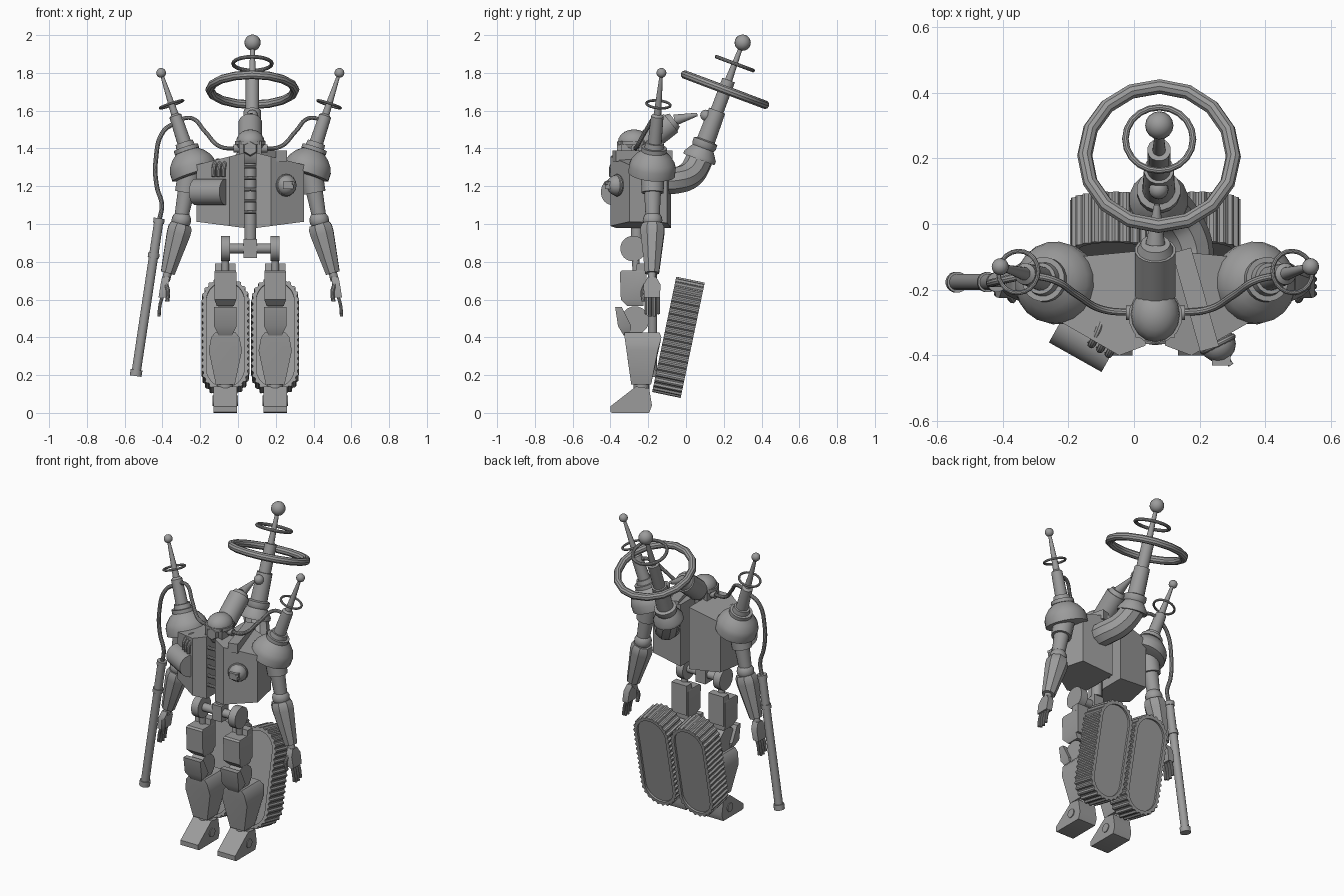
import bpy, bmesh, math
from mathutils import Vector, Matrix

cube = bpy.data.objects.get("Cube")
if cube:
    bpy.data.objects.remove(cube, do_unlink=True)

CENTRE = Vector((0.065, 0, 0))      # body axis; all x below are measured from it
parts = []
metal = bpy.data.materials.new("grey_metal")
metal.use_nodes = True
metal.diffuse_color = (0.33, 0.33, 0.33, 1)
metal.node_tree.nodes["Principled BSDF"].inputs["Base Color"].default_value = (0.33, 0.33, 0.33, 1)


def finish(name, bm):
    bmesh.ops.recalc_face_normals(bm, faces=bm.faces)
    mesh = bpy.data.meshes.new(name)
    bm.to_mesh(mesh)
    bm.free()
    return place(name, mesh)


def place(name, mesh):
    mesh.materials.clear()
    mesh.materials.append(metal)
    ob = bpy.data.objects.new(name, mesh)
    ob.location = CENTRE
    bpy.context.scene.collection.objects.link(ob)
    parts.append(ob)
    return ob


def skin(name, rows, loop=False):
    """Join rows of points with quads; cap the ends unless looped."""
    bm = bmesh.new()
    rows = [[bm.verts.new(p) for p in row] for row in rows]
    pairs = list(zip(rows, rows[1:])) + ([(rows[-1], rows[0])] if loop else [])
    for a, b in pairs:
        n = len(a)
        for i in range(n):
            bm.faces.new((a[i], a[(i + 1) % n], b[(i + 1) % n], b[i]))
    if not loop:
        bm.faces.new(rows[0])
        bm.faces.new(rows[-1])
    return finish(name, bm)


def lathe(name, p, q, profile, seg=16):
    """Turned part from p to q; profile is (fraction, radius)."""
    p, q = Vector(p), Vector(q)
    rot = (q - p).to_track_quat('Z', 'Y')
    rows = []
    for t, r in profile:
        rows.append([p.lerp(q, t) + rot @ Vector((r * math.cos(a), r * math.sin(a), 0))
                     for a in (math.tau * (i + 0.5) / seg for i in range(seg))])
    return skin(name, rows)


def rod(name, p, q, r, r2=None, seg=14):
    return lathe(name, p, q, [(0, r), (1, r if r2 is None else r2)], seg)


def ring(name, c, axis, major, minor, seg=16):
    rot = Vector(axis).to_track_quat('Z', 'Y')
    rows = []
    for i in range(seg):
        a = math.tau * i / seg
        out = Vector((math.cos(a), math.sin(a), 0))
        rows.append([Vector(c) + rot @ (out * (major + minor * math.cos(b)) + Vector((0, 0, minor * math.sin(b))))
                     for b in (math.tau * k / 10 for k in range(10))])
    return skin(name, rows, True)


def ball(name, c, size):
    bm = bmesh.new()
    bmesh.ops.create_uvsphere(bm, u_segments=16, v_segments=10, radius=1,
                              matrix=Matrix.Translation(c) @ Matrix.Diagonal((*size, 1)))
    return finish(name, bm)


def hull(name, points):
    bm = bmesh.new()
    for p in points:
        bm.verts.new(p)
    bmesh.ops.convex_hull(bm, input=bm.verts)
    bmesh.ops.dissolve_limit(bm, angle_limit=0.02, verts=bm.verts, edges=bm.edges)
    return finish(name, bm)


def sections(name, x, levels):
    """Convex block from stacked rectangles (z, half width, y front, y back)."""
    return hull(name, [(x + sx * w, y, z) for z, w, f, b in levels for sx in (-1, 1) for y in (f, b)])


def tube(name, points, r):
    cu = bpy.data.curves.new(name, 'CURVE')
    cu.dimensions, cu.bevel_depth, cu.bevel_resolution = '3D', r, 3
    cu.resolution_u, cu.use_fill_caps = 8, True
    sp = cu.splines.new('BEZIER')
    sp.bezier_points.add(len(points) - 1)
    for bp, p in zip(sp.bezier_points, points):
        bp.co, bp.handle_left_type, bp.handle_right_type = p, 'AUTO', 'AUTO'
    tmp = bpy.data.objects.new(name + "_path", cu)
    bpy.context.scene.collection.objects.link(tmp)
    mesh = bpy.data.meshes.new_from_object(tmp.evaluated_get(bpy.context.evaluated_depsgraph_get()))
    bpy.data.objects.remove(tmp, do_unlink=True)
    return place(name, mesh)


# Rear pipe, mast and halos
base, tip = Vector((0.01, 0.075, 1.36)), Vector((0.012, 0.30, 1.96))
axis = tip - base
tube("pipe_elbow", [(0.105, -0.12, 1.23), (0.10, -0.06, 1.23), (0.06, 0.02, 1.26), (0.02, 0.065, 1.33), base], 0.073)
lathe("rear_mast", base, tip, [(-0.03, 0.07), (-0.03, 0.09), (0, 0.09), (0.07, 0.06), (0.09, 0.067), (0.13, 0.067),
      (0.14, 0.05), (0.4, 0.046), (0.4, 0.036), (0.67, 0.036), (0.67, 0.02), (1, 0.01)])
ball("rear_mast_ball", tip, (0.043,) * 3)
ring("large_halo", base.lerp(tip, 0.585), axis, 0.226, 0.023)
ring("small_halo", base.lerp(tip, 0.815), axis, 0.103, 0.010, 20)

# Head with rear canister and lead to the mast
ball("head_shell", (0, -0.275, 1.435), (0.075, 0.085, 0.066))
sections("face", 0, [(1.32, 0.03, -0.31, -0.23), (1.36, 0.06, -0.34, -0.22), (1.44, 0.06, -0.345, -0.22)])
rod("head_brim", (0, -0.28, 1.42), (0, -0.28, 1.44), 0.083)
rod("visor", (0, -0.33, 1.40), (0, -0.365, 1.40), 0.045, 0.035, 6)
rod("head_bolts", (-0.09, -0.27, 1.40), (0.09, -0.27, 1.40), 0.022)
lathe("head_canister", (0, -0.25, 1.40), (0, -0.06, 1.55),
      [(0, 0.05), (0.2, 0.05), (0.2, 0.063), (0.9, 0.063), (0.9, 0.055), (1, 0.045)])
rod("canister_nozzle", (0, -0.06, 1.55), (0.005, 0.06, 1.58), 0.03, 0.009)
ball("mast_socket", (0.01, 0.105, 1.575), (0.03,) * 3)

# Spine, ribs and waist
rod("spine", (0, -0.26, 0.92), (0, -0.26, 1.36), 0.032)
for i in range(5):
    ring("rib", (0, -0.27, 1.05 + 0.06 * i), (0, 0.15, 1), 0.09, 0.010, 20)
sections("waist_block", 0, [(0.82, 0.035, -0.31, -0.24), (0.92, 0.035, -0.31, -0.24)])
rod("hip_axle", (-0.13, -0.28, 0.87), (0.13, -0.28, 0.87), 0.026)

# Torso fittings: drum with claws, dial and top rail
drum_a, drum_b = Vector((-0.29, -0.30, 1.17)), Vector((-0.13, -0.39, 1.17))
rod("chest_drum", drum_a, drum_b, 0.07, seg=20)
for i in range(3):
    x, y = -0.185 + 0.026 * i, -0.335 - 0.015 * i
    tube("drum_claw", [(x + 0.03, y + 0.07, 1.31), (x + 0.015, y + 0.02, 1.335),
                       (x - 0.005, y - 0.025, 1.31), (x - 0.01, y - 0.03, 1.25)], 0.012)
ball("dial", (0.19, -0.365, 1.205), (0.055,) * 3)
ring("dial_rim", (0.19, -0.365, 1.205), (0.45, -0.9, 0), 0.05, 0.010)
sections("dial_block", 0.2, [(1.185, 0.028, -0.43, -0.36), (1.225, 0.028, -0.43, -0.36)])
rod("dial_pin", (0.205, -0.39, 1.215), (0.23, -0.43, 1.215), 0.009)
rod("shoulder_rail", (0.08, -0.08, 1.36), (0.165, -0.38, 1.36), 0.042, seg=4)

for s, side in ((1, "left"), (-1, "right")):
    def at(x, y, z):
        return Vector((s * x, y, z))

    # Torso half
    plan = [(0.03, -0.37), (0.11, -0.40), (0.285, -0.30), (0.24, -0.10), (0.03, -0.08)]
    hull(side + "_torso", [at(x, y, z) for x, y in plan for z in (0.975 + 0.13 * x, 1.385 - 0.25 * x)])

    # Shoulder with antenna
    foot, top = at(0.30, -0.18, 1.28), at(0.472, -0.13, 1.80)
    lathe(side + "_shoulder", foot, top, [(-0.04, 0.1), (-0.03, 0.125), (0.05, 0.125), (0.10, 0.115), (0.16, 0.09),
          (0.20, 0.062), (0.20, 0.068), (0.24, 0.068), (0.24, 0.052), (0.29, 0.048)], 20)
    lathe(side + "_antenna", foot, top, [(0.2, 0.038), (0.56, 0.033), (0.58, 0.02), (0.8, 0.014), (1, 0.008)])
    ball(side + "_antenna_ball", top, (0.026,) * 3)
    ring(side + "_antenna_ring", foot.lerp(top, 0.68), top - foot, 0.064, 0.007, 20)

    # Arm
    lathe(side + "_upper_arm", at(0.31, -0.177, 1.33), at(0.368, -0.177, 1.02),
          [(0, 0.065), (0.5, 0.06), (0.53, 0.06), (0.53, 0.045), (1, 0.037)])
    ball(side + "_elbow", at(0.365, -0.177, 1.02), (0.052, 0.052, 0.05))
    lathe(side + "_forearm", at(0.366, -0.177, 1.0), at(0.437, -0.18, 0.74),
          [(0, 0.058), (0.08, 0.067), (0.2, 0.067), (1, 0.04)], 8)
    rod(side + "_wrist", at(0.435, -0.18, 0.75), at(0.447, -0.18, 0.70), 0.022)
    hull(side + "_palm", [at(x + d, -0.18 + e * w, z) for x, z, w in ((0.447, 0.72, 0.022), (0.455, 0.68, 0.045),
         (0.466, 0.61, 0.042)) for d in (-0.02, 0.02) for e in (-1, 1)])
    for i in range(4):
        y, drop = -0.212 + 0.022 * i, 0.012 * abs(i - 1.5)
        tube(side + "_finger", [at(0.464, y, 0.62), at(0.478, y, 0.57), at(0.483, y, 0.505 + drop)], 0.009)
    tube(side + "_thumb", [at(0.445, -0.215, 0.68), at(0.435, -0.23, 0.64), at(0.44, -0.225, 0.59)], 0.011)

    # Cable from antenna to head
    tube(side + "_head_cable", [at(0.385, -0.155, 1.55), at(0.31, -0.17, 1.56), at(0.24, -0.215, 1.49),
                                at(0.16, -0.26, 1.41), at(0.06, -0.27, 1.40)], 0.011)

    # Leg
    x = s * 0.132
    rod(side + "_hip_disc", (x - 0.024, -0.28, 0.87), (x + 0.024, -0.28, 0.87), 0.068, seg=20)
    rod(side + "_hip_rod", (x, -0.26, 0.72), (x, -0.27, 0.84), 0.02)
    sections(side + "_thigh", x, [(0.565, 0.045, -0.31, -0.225), (0.60, 0.058, -0.345, -0.225),
             (0.745, 0.058, -0.35, -0.225), (0.755, 0.055, -0.34, -0.23)])
    sections(side + "_thigh_back", x, [(0.6, 0.055, -0.29, -0.21), (0.79, 0.055, -0.26, -0.21)])
    rod(side + "_knee", (x - 0.04, -0.27, 0.49), (x + 0.04, -0.27, 0.49), 0.075, seg=16)
    sections(side + "_knee_guard", x, [(0.41, 0.035, -0.33, -0.30), (0.46, 0.06, -0.36, -0.29),
             (0.56, 0.06, -0.375, -0.34)])
    sections(side + "_shin", x, [(0.15, 0.05, -0.29, -0.185), (0.33, 0.088, -0.315, -0.15),
             (0.40, 0.075, -0.325, -0.13), (0.425, 0.055, -0.325, -0.14)])
    rod(side + "_ankle", (x, -0.235, 0.08), (x, -0.235, 0.17), 0.042)
    hull(side + "_foot", [(x + e * 0.063, y, z) for e in (-1, 1) for y, z in ((-0.4, 0.005), (-0.4, 0.035),
         (-0.29, 0.075), (-0.265, 0.14), (-0.195, 0.13), (-0.18, 0.04), (-0.195, 0.0), (-0.39, 0.0))])
    rod(side + "_ankle_pin", (x - 0.068, -0.26, 0.065), (x + 0.068, -0.26, 0.065), 0.028)

    # Tread: toothed stadium loop with recessed sides
    teeth, half, cap = 44, 0.185, 0.118
    straight, arc = 2 * half, math.pi * cap
    along, out = Vector((0, 0.205, 0.979)), Vector((0, 0.979, -0.205))

    def outline(depth, grow, tooth=0):
        row = []
        for i in range(teeth * 4):
            d = (straight + arc) * i / (teeth * 2)
            turn, d = (1, d) if d < straight + arc else (-1, d - straight - arc)
            r = cap + grow + (tooth if i % 4 < 2 else 0)
            if d < straight:
                u, v = r, d - half
            else:
                a = (d - straight) / cap
                u, v = r * math.cos(a), half + r * math.sin(a)
            row.append(Vector((x, -0.04, 0.40)) + Vector((turn * u, 0, 0)) + along * turn * v + out * depth)
        return row
    skin(side + "_tread", [outline(-0.064, -0.018), outline(-0.077, -0.018), outline(-0.077, 0, 0.009),
                           outline(0.077, 0, 0.009), outline(0.077, -0.018), outline(0.064, -0.018)])

# Staff with its supply cable
lathe("staff", (-0.482, -0.177, 1.03), (-0.607, -0.177, 0.195), [(0, 0.02), (0, 0.03), (0.03, 0.03), (0.03, 0.025),
      (0.22, 0.025), (0.22, 0.031), (0.25, 0.031), (0.25, 0.025), (0.96, 0.025), (0.96, 0.032), (1, 0.032)])
tube("staff_cable", [(-0.482, -0.177, 1.02), (-0.468, -0.18, 1.10), (-0.495, -0.18, 1.20), (-0.50, -0.18, 1.34),
                     (-0.46, -0.17, 1.49), (-0.39, -0.155, 1.54)], 0.012)

# Smooth the round parts, keep edges crisp
for ob in bpy.context.selected_objects:
    ob.select_set(False)
for ob in parts:
    ob.select_set(True)
bpy.context.view_layer.objects.active = parts[0]
bpy.ops.object.shade_smooth_by_angle(angle=math.radians(35))
